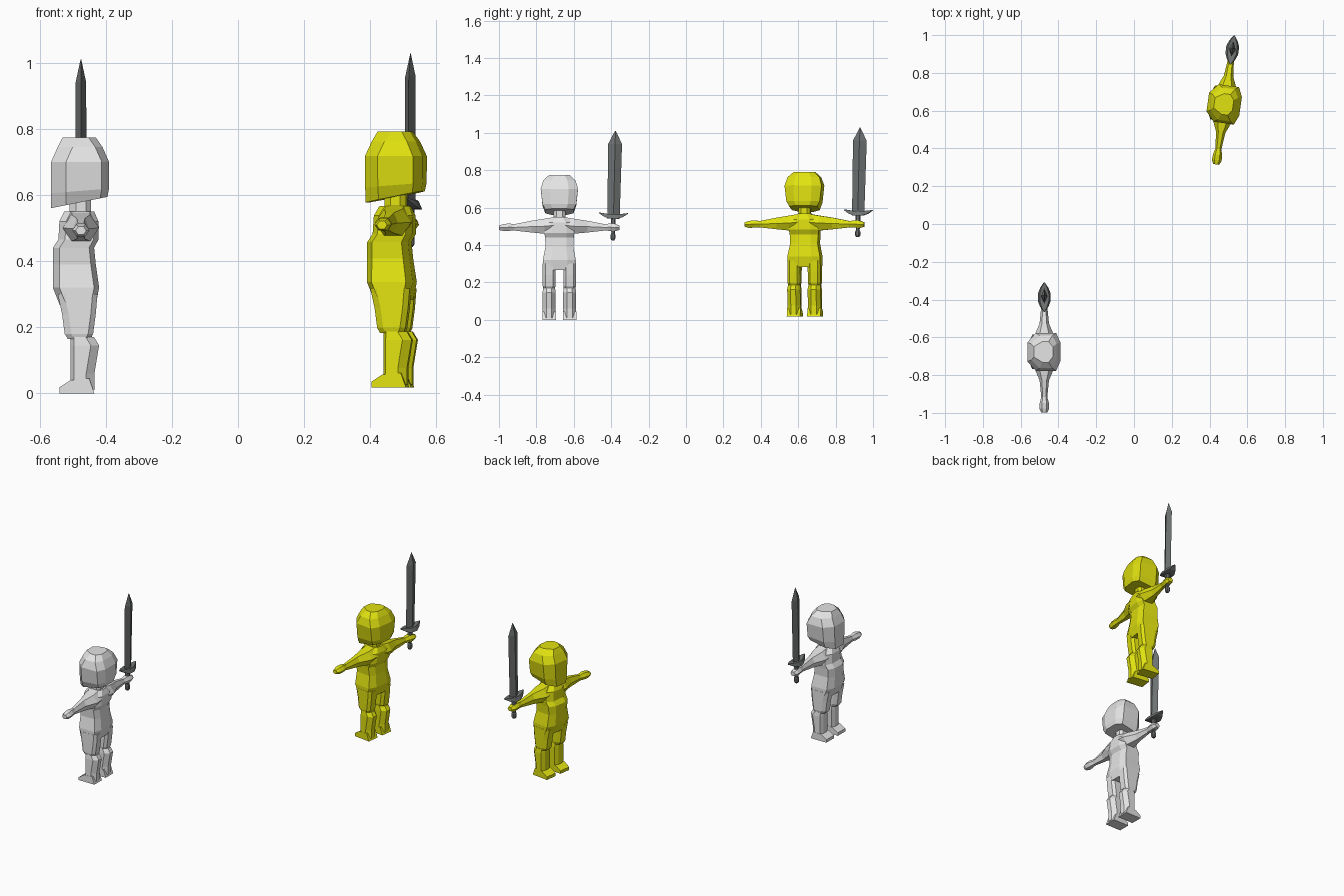
import bpy, bmesh
from math import radians, cos, sin, pi
from mathutils import Matrix, Vector

if "Cube" in bpy.data.objects:
    bpy.data.objects.remove(bpy.data.objects["Cube"], do_unlink=True)


def material(name, colour):
    m = bpy.data.materials.new(name)
    m.use_nodes = True
    m.diffuse_color = (*colour, 1)
    m.node_tree.nodes["Principled BSDF"].inputs["Base Color"].default_value = (*colour, 1)
    return m


PALE = material("pale grey", (0.78, 0.78, 0.78))
YELLOW = material("bright yellow", (0.75, 0.76, 0.005))
STEEL = material("dark steel", (0.16, 0.17, 0.17))


def loft(name, sections, mat, place):
    """Skin a list of equal-sized closed sections and cap both ends."""
    bm = bmesh.new()
    rings = [[bm.verts.new(p) for p in s] for s in sections]
    n = len(rings[0])
    for a, b in zip(rings, rings[1:]):
        for i in range(n):
            j = (i + 1) % n
            bm.faces.new((a[i], a[j], b[j], b[i]))
    bm.faces.new(rings[0])
    bm.faces.new(rings[-1])
    bmesh.ops.recalc_face_normals(bm, faces=bm.faces)
    mesh = bpy.data.meshes.new(name)
    bm.to_mesh(mesh)
    bm.free()
    mesh.materials.append(mat)
    ob = bpy.data.objects.new(name, mesh)
    ob.matrix_world = place
    bpy.context.collection.objects.link(ob)


def octagon(z, front, back, w, bevel=(0.02, 0.015), y=0, slant=0, flat=0.5):
    """Bevelled level section; slant lifts it towards the back."""
    bf, bb = bevel
    half = [(front, flat * w), (front + bf, w), (back - bb, w), (back, flat * w)]
    pts = half + [(x, -v) for x, v in reversed(half)]
    return [Vector((x, y + v, z + slant * (x - front))) for x, v in pts]


def ellipse_y(y, zc, rx, rz, n=6, xc=0.005):
    """Upright section across an arm."""
    return [Vector((xc + rx * cos(2 * pi * i / n), y, zc + rz * sin(2 * pi * i / n)))
            for i in range(n)]


def diamond(z, rx, ry, y=0):
    return [Vector(p) for p in ((rx, y, z), (0, y + ry, z), (-rx, y, z), (0, y - ry, z))]


def figure(label, mat, place):
    def part(name, sections, m=mat):
        loft(label + "_" + name, sections, m, place)

    # Head with a jaw that rises to the back
    hb = (0.045, 0.022)
    part("head", [octagon(0.56, -0.085, 0.085, 0.075, hb, slant=0.2),
                  octagon(0.605, -0.085, 0.09, 0.09, hb, slant=0.08),
                  octagon(0.70, -0.085, 0.09, 0.10, hb),
                  octagon(0.745, -0.065, 0.07, 0.086, hb),
                  octagon(0.774, -0.05, 0.05, 0.055, hb)])
    part("neck", [octagon(z, -0.03, 0.035, 0.032) for z in (0.53, 0.60)])

    # Torso
    part("torso", [octagon(*r) for r in (
        (0.265, -0.058, 0.05, 0.088), (0.32, -0.08, 0.06, 0.088),
        (0.39, -0.08, 0.05, 0.074), (0.44, -0.08, 0.045, 0.077),
        (0.465, -0.063, 0.058, 0.08), (0.52, -0.06, 0.058, 0.07),
        (0.55, -0.045, 0.045, 0.035))])

    for side, s in (("left", -1), ("right", 1)):
        # Arm and hand, tapering from the shoulder
        part(side + "_arm", [ellipse_y(s * y, *r) for y, *r in (
            (0.03, 0.505, 0.055, 0.05), (0.08, 0.5, 0.055, 0.046),
            (0.15, 0.498, 0.025, 0.036), (0.24, 0.494, 0.016, 0.02))])
        part(side + "_hand", [ellipse_y(s * y, *r) for y, *r in (
            (0.235, 0.494, 0.015, 0.018), (0.27, 0.495, 0.024, 0.023),
            (0.30, 0.493, 0.026, 0.021), (0.322, 0.492, 0.016, 0.014))])
        # Thigh, shin and foot
        y = s * 0.055
        part(side + "_thigh", [octagon(*r, y=y, flat=0.6) for r in (
            (0.30, -0.065, 0.055, 0.034), (0.24, -0.052, 0.05, 0.034),
            (0.18, -0.044, 0.042, 0.034), (0.165, -0.035, 0.035, 0.03))])
        part(side + "_shin", [octagon(*r, bevel=(0.01, 0.025), y=y, flat=0.4) for r in (
            (0.17, -0.026, 0.045, 0.032), (0.145, -0.026, 0.06, 0.035),
            (0.06, -0.026, 0.046, 0.035), (0.01, -0.026, 0.046, 0.035))])
        profile = ((-0.06, 0), (-0.06, 0.018), (-0.026, 0.04), (0.03, 0.045), (0.046, 0))
        part(side + "_foot", [[Vector((x, y + d, z)) for x, z in profile]
                              for d in (-0.036, 0.036)])

    # Sword, leaning slightly in the hand
    lean = Matrix.Translation((0.005, 0.288, 0.5)) @ Matrix.Rotation(radians(-1.3), 4, "X")

    def sword(name, sections):
        loft(label + "_sword_" + name, sections, STEEL, place @ lean)

    sword("blade", [diamond(0.04, 0.017, 0.033), diamond(0.44, 0.016, 0.037),
                    diamond(0.51, 0.001, 0.002)])
    sword("guard", [[Vector((x, y, z0 + h)) for x, h in
                     ((-r, 0), (r, 0), (r * 0.7, t), (-r * 0.7, t))]
                    for y, z0, r, t in (
                        (-0.078, 0.068, 0.003, 0.004), (-0.05, 0.05, 0.022, 0.018),
                        (-0.02, 0.04, 0.034, 0.024), (0.02, 0.04, 0.034, 0.024),
                        (0.05, 0.05, 0.022, 0.018), (0.078, 0.068, 0.003, 0.004))])
    sword("grip", [octagon(z, -r, r, r, (r / 2, r / 2)) for z, r in (
        (-0.075, 0.008), (-0.065, 0.013), (-0.045, 0.013), (-0.038, 0.009),
        (0, 0.013), (0.045, 0.012))])


figure("pale", PALE, Matrix.Translation((-0.48, -0.677, 0)))
figure("yellow", YELLOW, Matrix.Translation((0.475, 0.635, 0.017))
       @ Matrix.Rotation(radians(-8), 4, "Z"))
